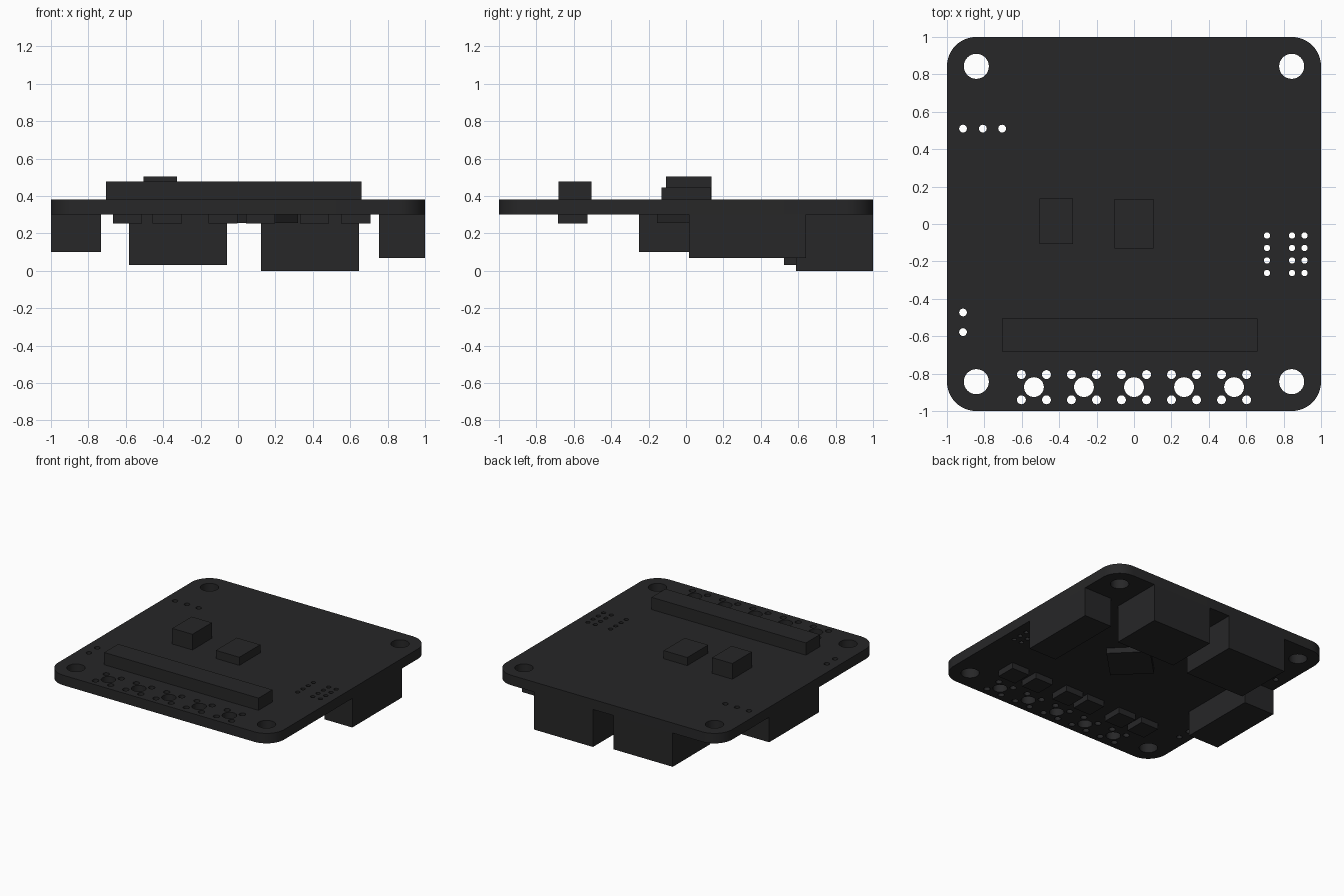
import bpy, math

if "Cube" in bpy.data.objects:
    bpy.data.objects.remove(bpy.data.objects["Cube"])

# Dark finish shared by all parts
mat = bpy.data.materials.new("dark_finish")
mat.diffuse_color = (0.02, 0.02, 0.021, 1)
mat.use_nodes = True
mat.node_tree.nodes["Principled BSDF"].inputs["Base Color"].default_value = mat.diffuse_color

Z0, Z1 = 0.30, 0.38      # board underside and top


def box(name, x0, x1, y0, y1, z0, z1, turn=0):
    bpy.ops.mesh.primitive_cube_add(
        size=1, location=((x0 + x1) / 2, (y0 + y1) / 2, (z0 + z1) / 2))
    o = bpy.context.object
    o.name = name
    o.scale = (x1 - x0, y1 - y0, z1 - z0)
    o.rotation_euler.z = turn
    o.data.materials.append(mat)
    return o


def ring(cx, cy, r, n):
    return [(cx + r * math.cos(2 * math.pi * i / n),
             cy + r * math.sin(2 * math.pi * i / n)) for i in range(n)]


# Board outline with rounded corners
R = 0.157
loops = [[(sx * (1 - R) + R * math.cos(a), sy * (1 - R) + R * math.sin(a))
          for k, (sx, sy) in enumerate([(1, 1), (-1, 1), (-1, -1), (1, -1)])
          for a in [math.pi / 2 * (k + i / 12) for i in range(13)]]]

# Mounting holes
loops += [ring(sx * 0.843, sy * 0.843, 0.067, 32) for sx in (-1, 1) for sy in (-1, 1)]
# Three pin holes and two pin holes on the left
loops += [ring(x, 0.51, 0.021, 16) for x in (-0.914, -0.808, -0.705)]
loops += [ring(-0.914, y, 0.021, 16) for y in (-0.473, -0.578)]
# Pin grid on the right
loops += [ring(x, y, 0.017, 16) for x in (0.711, 0.845, 0.912)
          for y in (-0.062, -0.128, -0.195, -0.262)]
# Five button footprints along the front
for i in range(-2, 3):
    x = i * 0.2675
    loops.append(ring(x, -0.872, 0.053, 32))
    loops += [ring(x + dx, y, 0.024, 16) for dx in (-0.067, 0.067) for y in (-0.805, -0.94)]

# Filled flat curve extruded into the board
curve = bpy.data.curves.new("board_outline", 'CURVE')
curve.dimensions = '2D'
curve.fill_mode = 'BOTH'
curve.extrude = (Z1 - Z0) / 2
for pts in loops:
    s = curve.splines.new('POLY')
    s.points.add(len(pts) - 1)
    for p, (x, y) in zip(s.points, pts):
        p.co = (x, y, 0, 1)
    s.use_cyclic_u = True
board = bpy.data.objects.new("board", curve)
bpy.context.collection.objects.link(board)
board.location.z = (Z0 + Z1) / 2
bpy.context.view_layer.objects.active = board
board.select_set(True)
bpy.ops.object.convert(target='MESH')
board = bpy.context.object
bpy.ops.object.mode_set(mode='EDIT')
bpy.ops.mesh.select_all(action='SELECT')
bpy.ops.mesh.remove_doubles(threshold=0.0001)
bpy.ops.mesh.normals_make_consistent(inside=False)
bpy.ops.object.mode_set(mode='OBJECT')
bpy.ops.object.shade_smooth_by_angle(angle=math.radians(35))
board.data.materials.clear()
board.data.materials.append(mat)

# Parts on top
box("tall_block", -0.506, -0.327, -0.108, 0.137, Z1, 0.505)
box("low_block", -0.105, 0.103, -0.13, 0.134, Z1, 0.445)
box("long_header", -0.706, 0.659, -0.682, -0.506, Z1, 0.478)

# Connectors underneath
box("left_connector", -1, -0.732, -0.25, 0.378, 0.10, Z0)
box("right_connector", 0.755, 1, 0.015, 0.642, 0.068, Z0)
box("rear_left_connector", -0.583, -0.06, 0.525, 1, 0.03, Z0)
box("rear_right_connector", 0.122, 0.646, 0.588, 1, 0.0, Z0)

# Row of small chips underneath
for i, x in enumerate((-0.59, -0.378, -0.08, 0.12, 0.409, 0.63)):
    box(f"small_chip_{i + 1}", x - 0.078, x + 0.078, -0.684, -0.526, 0.252, Z0)

# Diagonal chip underneath
h = 0.159
box("diagonal_chip", 0.095 - h, 0.095 + h, 0.07 - h, 0.07 + h, 0.256, Z0, math.pi / 4)
